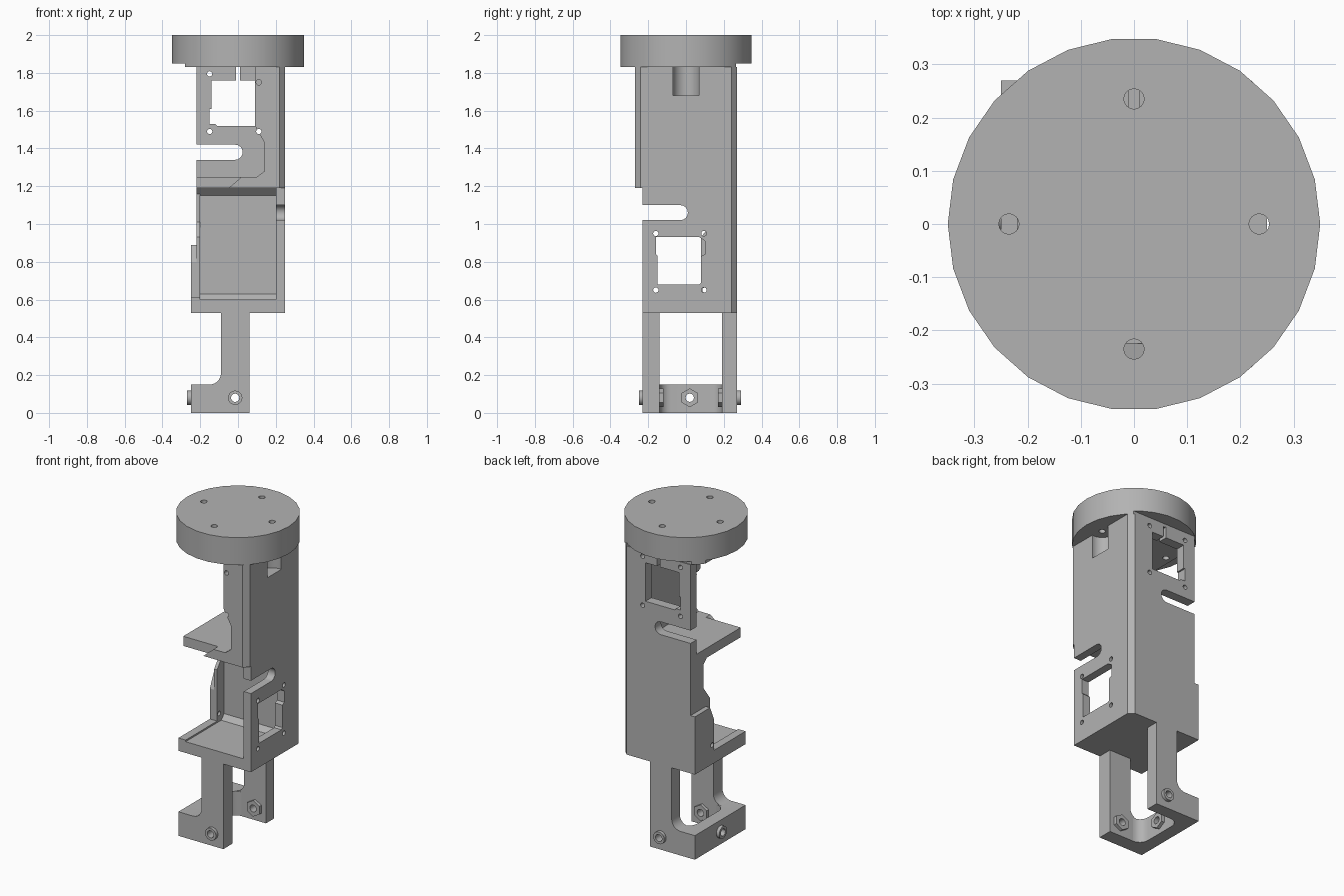
import bpy, bmesh, math
from mathutils import Vector

if "Cube" in bpy.data.objects:
    bpy.data.objects.remove(bpy.data.objects["Cube"])

grey = bpy.data.materials.new("plain_grey")
grey.diffuse_color = (0.45, 0.45, 0.45, 1)
grey.use_nodes = True
grey.node_tree.nodes["Principled BSDF"].inputs["Base Color"].default_value = grey.diffuse_color

PLACE = {'x': lambda a, b, h: (h, a, b),
         'y': lambda a, b, h: (a, h, b),
         'z': lambda a, b, h: (a, b, h)}


def prism(name, pts, axis, lo, hi):
    """Extrude a 2D outline along an axis."""
    bm = bmesh.new()
    f = bm.faces.new([bm.verts.new(PLACE[axis](a, b, lo)) for a, b in pts])
    ext = bmesh.ops.extrude_face_region(bm, geom=[f])
    move = Vector(PLACE[axis](0, 0, hi - lo))
    for v in ext['geom']:
        if isinstance(v, bmesh.types.BMVert):
            v.co += move
    bmesh.ops.recalc_face_normals(bm, faces=bm.faces)
    me = bpy.data.meshes.new(name)
    bm.to_mesh(me)
    bm.free()
    me.materials.append(grey)
    ob = bpy.data.objects.new(name, me)
    bpy.context.collection.objects.link(ob)
    return ob


def rect(a0, a1, b0, b1):
    return [(a0, b0), (a1, b0), (a1, b1), (a0, b1)]


def circle(a, b, r, n=16, start=0.0):
    return [(a + r * math.cos(start + 2 * math.pi * i / n),
             b + r * math.sin(start + 2 * math.pi * i / n)) for i in range(n)]


def arc(a, b, r, d0, d1, n=6):
    return [(a + r * math.cos(math.radians(d0 + (d1 - d0) * i / n)),
             b + r * math.sin(math.radians(d0 + (d1 - d0) * i / n))) for i in range(n + 1)]


def cut(ob, *cutters, op='DIFFERENCE'):
    """Apply each cutter to the object, then remove it."""
    for c in cutters:
        m = ob.modifiers.new("cut", 'BOOLEAN')
        m.operation, m.solver, m.object = op, 'EXACT', c
        bpy.context.view_layer.update()
        dg = bpy.context.evaluated_depsgraph_get()
        me = bpy.data.meshes.new_from_object(ob.evaluated_get(dg))
        ob.modifiers.clear()
        ob.data = me
        bpy.data.objects.remove(c)
    return ob


def smooth(ob):
    bpy.ops.object.select_all(action='DESELECT')
    ob.select_set(True)
    bpy.context.view_layer.objects.active = ob
    bpy.ops.object.shade_smooth_by_angle(angle=math.radians(30))


def hole(a, b, axis, lo, hi, r=0.014):
    return prism("hole", circle(a, b, r), axis, lo, hi)


# Round mounting flange with four bolt holes
def bolt_holes():
    return [hole(x, y, 'z', 1.5, 2.1, 0.019)
            for x, y in ((.235, 0), (-.235, 0), (0, .235), (0, -.235))]

flange = cut(prism("flange", circle(0, 0, .35, 26), 'z', 1.85, 2.0), *bolt_holes())
skirt = cut(prism("flange_underside", circle(0, 0, .35, 26), 'z', 1.83, 1.85),
            prism("trim", rect(-.28, .5, -.5, .265), 'z', 1.7, 1.9), op='INTERSECT')
cut(skirt, *bolt_holes())
smooth(flange)
smooth(skirt)

# Upper half: thick right wall and thin back wall with a motor window
upper = prism("upper_walls", [(-.22, .27), (.22, .27), (.25, .24), (.25, -.23), (.14, -.23),
                              (.14, .21), (-.22, .21)], 'z', 1.19, 1.83)
cut(upper,
    prism("window", [(-.15, 1.53), (-.12, 1.53), (-.11, 1.52), (.09, 1.52), (.09, 1.76),
                     (-.14, 1.76), (-.14, 1.61), (-.15, 1.61)], 'y', .1, .4),
    prism("slot", [(-.4, 1.34)] + arc(-.015, 1.38, .04, -90, 90, 8) + [(-.4, 1.42)], 'y', .1, .4),
    prism("gap", rect(-.01, .01, 1.74, 1.9), 'y', .1, .4),
    prism("pocket", circle(.235, 0, .07, 24), 'z', 1.68, 1.9),
    *[hole(x, z, 'y', .1, .4) for x in (-.15, .11) for z in (1.49, 1.795)])
smooth(upper)

# Lower half: thin right wall with a motor window and thick back wall
lower = prism("lower_walls", [(-.22, .27), (.22, .27), (.25, .24), (.25, -.23), (.20, -.23),
                              (.20, .15), (-.22, .15)], 'z', .53, 1.19)
cut(lower,
    prism("window", [(-.15, .68), (.07, .68), (.08, .69), (.08, .83), (.10, .84), (.10, .91),
                     (.07, .93), (-.16, .93), (-.16, .84), (-.15, .83)], 'x', .18, .4),
    prism("slot", [(-.4, 1.02)] + arc(-.03, 1.06, .04, -90, 90, 8) + [(-.4, 1.10)], 'x', .18, .4),
    *[hole(y, z, 'x', .18, .4) for y in (-.16, .095) for z in (.65, .95)])
smooth(lower)

# Middle shelf and the sloped rib beneath it
prism("middle_shelf", rect(-.22, .16, -.225, .22), 'z', 1.19, 1.25)
prism("shelf_rib", [(.16, 1.15), (.16, 1.19), (.11, 1.19), (.15, 1.15)], 'x', -.22, .20)

# Front wall remnant around the upper motor bay
front = prism("upper_front_wall", [(-.05, 1.19), (.25, 1.19), (.25, 1.83), (.09, 1.83), (.09, 1.52),
                                   (.14, 1.43), (.14, 1.28), (.10, 1.25), (.02, 1.25)],
              'y', -.27, -.22)
cut(front, prism("bevel", [(.22, -.27), (.21, -.29), (.27, -.29), (.27, -.22), (.25, -.24)], 'z', 1.1, 1.9),
    *[hole(.11, z, 'y', -.4, -.1) for z in (1.49, 1.75)])

# Floor plate with side lip, and sloped rib along its back
prism("floor", rect(-.25, .22, -.23, .20), 'z', .53, .60)
prism("floor_lip", rect(-.25, -.20, -.23, .20), 'z', .60, .61)
prism("floor_rib", [(.15, .60), (.15, .63), (.12, .60)], 'x', -.20, .20)

# Left wall remnant around the lower motor bay
left = prism("lower_left_wall", [(.08, .60), (.26, .60), (.26, .89), (.12, .89), (.08, .80)],
             'x', -.25, -.20)
cut(left, hole(.10, .65, 'x', -.4, -.1))
prism("left_wall_top", [(.08, .80), (.18, .80), (.18, 1.19), (.14, 1.17), (.14, 1.01), (.08, .93)],
      'x', -.22, -.20)
prism("back_left_corner", rect(-.25, -.20, .16, .27), 'z', .53, .89)

# Lower bracket: two legs with feet, joined by a bar on the left
leg = [(-.25, 0), (.06, 0), (.06, .53), (-.09, .53)] + arc(-.15, .21, .06, 0, -90) + [(-.25, .15)]
for name, y0, y1 in (("front_leg", -.23, -.14), ("back_leg", .19, .27)):
    smooth(cut(prism(name, leg, 'y', y0, y1), hole(-.015, .08, 'y', y0 - .1, y1 + .1, .022)))
bar = prism("foot_bar", [(-.25, -.14), (-.11, -.14)] + arc(-.11, -.08, .06, -90, -180)
            + arc(-.11, .13, .06, 180, 90) + [(-.25, .19)], 'z', 0, .15)
smooth(cut(bar, hole(.02, .08, 'x', -.4, 0, .022)))


# Bolt heads outside and hexagonal nuts inside each bracket side
def fastener(side, axis, a, outer, inner, sign):
    spans = {"bolt_head": (outer, outer + sign * .02, circle(a, .08, .038, 20)),
             "nut": (inner - sign * .02, inner, circle(a, .08, .05, 6, math.pi / 6))}
    for part, (h0, h1, pts) in spans.items():
        ob = prism(side + "_" + part, pts, axis, min(h0, h1), max(h0, h1))
        cut(ob, hole(a, .08, axis, min(h0, h1) - .05, max(h0, h1) + .05, .022))
        smooth(ob)

fastener("front", 'y', -.015, -.23, -.14, -1)
fastener("back", 'y', -.015, .27, .19, 1)
fastener("left", 'x', .02, -.25, -.17, -1)
